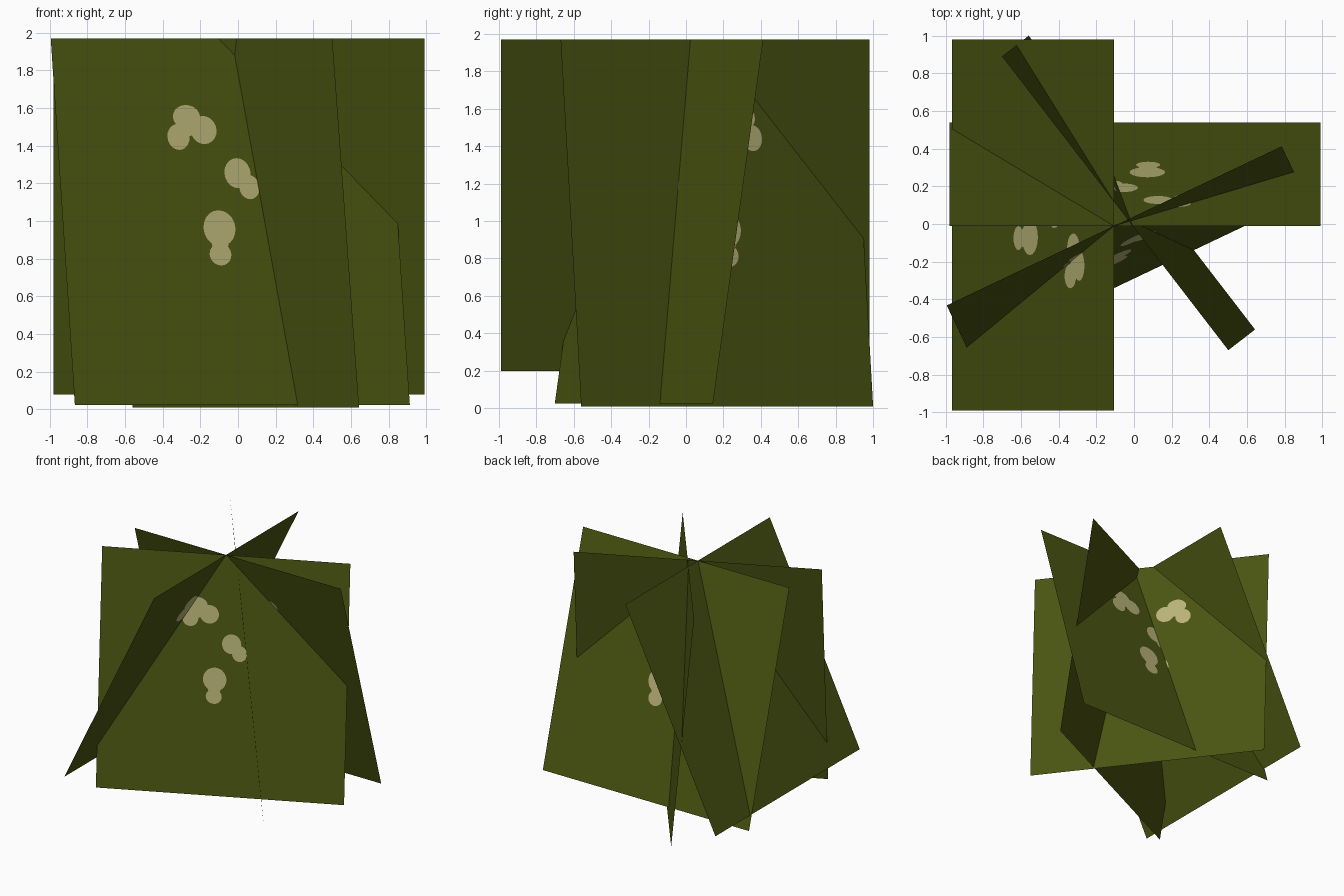
import bpy, math
from mathutils import Vector
from mathutils.geometry import delaunay_2d_cdt

if "Cube" in bpy.data.objects:
    bpy.data.objects.remove(bpy.data.objects["Cube"])

SIDE, TOP = 1.97, 1.97


def material(name, rgb):
    m = bpy.data.materials.new(name)
    m.diffuse_color = (*rgb, 1)
    m.use_nodes = True
    m.node_tree.nodes["Principled BSDF"].inputs["Base Color"].default_value = m.diffuse_color
    return m


GREEN = material("leaf green", (0.070, 0.091, 0.0056))
TAN = material("pale blossom", (0.485, 0.456, 0.190))

# Blossom lobes on every card: across, down from top edge, radii
LOBES = [
    (-.217, .423, .080, .065), (-.122, .493, .077, .076),
    (-.272, .530, .065, .070), (-.215, .477, .050, .050),
    (.061, .725, .077, .081), (.126, .800, .060, .065),
    (-.066, 1.021, .094, .097), (-.068, 1.095, .050, .060),
    (-.070, 1.161, .064, .060),
]


def card_layout():
    """Flat square with the blossom outlines cut into it."""
    h = SIDE / 2
    pts = [Vector(p) for p in ((-h, 0), (h, 0), (h, SIDE), (-h, SIDE))]
    faces = [[0, 1, 2, 3]]
    for u, v, ru, rv in LOBES:
        start = len(pts)
        for i in range(20):
            a = math.tau * i / 20
            pts.append(Vector((u + ru * math.cos(a), v + rv * math.sin(a))))
        faces.append(list(range(start, len(pts))))
    verts, _, tris, _, _, origin = delaunay_2d_cdt(pts, [], faces, 1, 1e-5)
    return verts, tris, [any(i > 0 for i in o) for o in origin]


LAYOUT = card_layout()


def card(name, centre, across, lean):
    """Square hanging from a level top edge, its foot shifted sideways by lean."""
    verts, tris, spots = LAYOUT
    c = Vector((*centre, TOP))
    a = Vector((*across, 0)).normalized()
    l = Vector((*lean, 0))
    down = (l - Vector((0, 0, math.sqrt(SIDE ** 2 - l.length_squared)))) / SIDE
    mesh = bpy.data.meshes.new(name)
    mesh.from_pydata([c + a * p.x + down * p.y for p in verts], [], tris)
    mesh.materials.append(GREEN)
    mesh.materials.append(TAN)
    for poly, spot in zip(mesh.polygons, spots):
        poly.material_index = int(spot)
    obj = bpy.data.objects.new(name, mesh)
    bpy.context.collection.objects.link(obj)


# Four crossing foliage cards
card("left_foliage_card", (-.107, -.005), (0, 1), (-.86, 0))
card("back_foliage_card", (.005, -.01), (-1, 0), (0, .55))
card("front_foliage_card", (-.105, -.01), (.903, .429), (.128, -.269))
card("right_foliage_card", (-.10, .11), (.61, -.792), (.142, .11))
